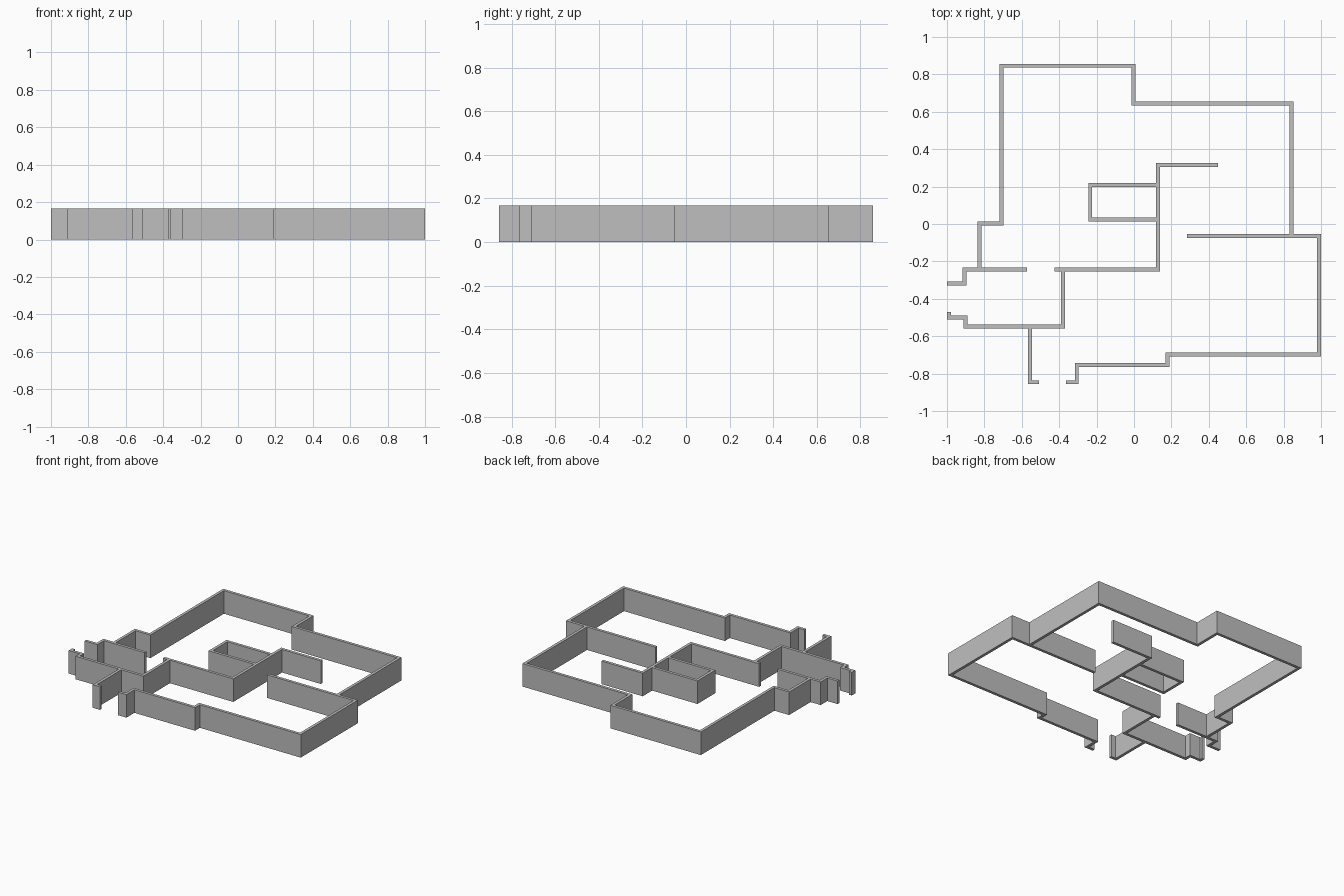
import bpy
import bmesh
from mathutils import Vector

HEIGHT = 0.167
THICK = 0.021
HALF = THICK / 2

cube = bpy.data.objects.get("Cube")
if cube:
    bpy.data.objects.remove(cube, do_unlink=True)

grey = bpy.data.materials.new("wall_grey")
grey.use_nodes = True
colour = (0.52, 0.52, 0.52, 1)
grey.diffuse_color = colour
grey.node_tree.nodes["Principled BSDF"].inputs["Base Color"].default_value = colour


def wall(name, points):
    """Extrude a plan centreline into a mitred wall with square ends."""
    pts = [Vector(p) for p in points]
    dirs = [(b - a).normalized() for a, b in zip(pts, pts[1:])]
    normals = [Vector((-d.y, d.x)) for d in dirs]
    # at a right-angled corner the mitre is the sum of both normals
    offsets = ([normals[0]] + [a + b for a, b in zip(normals, normals[1:])]
               + [normals[-1]])
    bm = bmesh.new()
    left = [bm.verts.new((*(p + o * HALF), 0)) for p, o in zip(pts, offsets)]
    right = [bm.verts.new((*(p - o * HALF), 0)) for p, o in zip(pts, offsets)]
    faces = [bm.faces.new((left[i], right[i], right[i + 1], left[i + 1]))
             for i in range(len(dirs))]
    top = bmesh.ops.extrude_face_region(bm, geom=faces)["geom"]
    verts = [g for g in top if isinstance(g, bmesh.types.BMVert)]
    bmesh.ops.translate(bm, verts=verts, vec=(0, 0, HEIGHT))
    bmesh.ops.recalc_face_normals(bm, faces=bm.faces)
    mesh = bpy.data.meshes.new(name)
    bm.to_mesh(mesh)
    bm.free()
    mesh.materials.append(grey)
    obj = bpy.data.objects.new(name, mesh)
    bpy.context.collection.objects.link(obj)


# Shared grid lines of the floor plan
HALL_Y = -0.243
EAST_Y = -0.064
PORCH_Y = -0.548
FRONT_Y = -0.846
CORE_X = 0.129
WEST_X = -0.826
PASSAGE_X = -0.379

# Outer shell: back rooms, then front rooms
wall("back_outer_wall", [
    (WEST_X, HALL_Y + HALF), (WEST_X, 0.003), (-0.708, 0.003), (-0.708, 0.846),
    (-0.003, 0.846), (-0.003, 0.645), (0.842, 0.645), (0.842, EAST_Y + HALF)])
wall("front_outer_wall", [
    (-0.364, FRONT_Y), (-0.306, FRONT_Y), (-0.306, -0.754), (0.18, -0.754),
    (0.18, -0.698), (0.989, -0.698), (0.989, EAST_Y), (0.284, EAST_Y)])

# Side entrance, either side of the opening
wall("side_entrance_back_wall", [
    (-1, -0.319), (-0.907, -0.319), (-0.907, HALL_Y), (-0.571, HALL_Y)])
wall("side_entrance_front_wall", [
    (-0.989, -0.471), (-0.989, -0.501), (-0.902, -0.501), (-0.902, PORCH_Y),
    (PASSAGE_X, PORCH_Y), (PASSAGE_X, HALL_Y - HALF)])

# Front doorway return
wall("front_doorway_wall", [
    (-0.555, PORCH_Y - HALF), (-0.555, FRONT_Y), (-0.508, FRONT_Y)])

# Inner core and the closet attached to it
wall("core_wall", [
    (-0.424, HALL_Y), (CORE_X, HALL_Y), (CORE_X, 0.316), (0.45, 0.316)])
wall("closet_wall", [
    (CORE_X - HALF, 0.208), (-0.234, 0.208), (-0.234, 0.023),
    (CORE_X - HALF, 0.023)])
